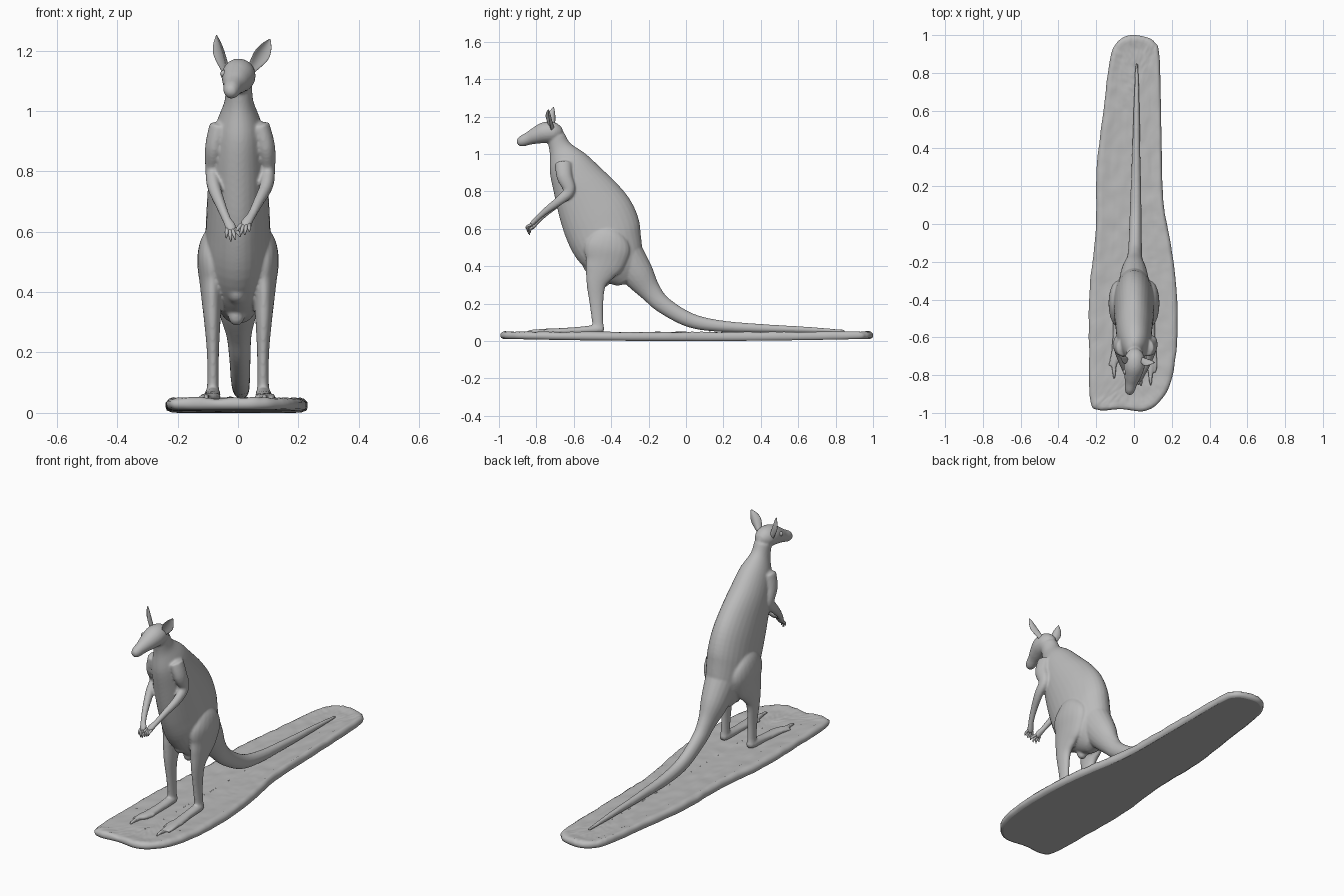
import bpy, bmesh, math
from mathutils import Vector, noise

grey = bpy.data.materials.new("stone grey")
grey.diffuse_color = (0.5, 0.5, 0.5, 1)


def spline(pts, sub, closed=False):
    """Catmull-Rom through tuples of any length."""
    n, out = len(pts), []
    for i in range(n if closed else n - 1):
        get = lambda k: pts[k % n] if closed else pts[max(0, min(n - 1, k))]
        a, b, c, d = get(i - 1), get(i), get(i + 1), get(i + 2)
        for j in range(sub):
            t = j / sub
            out.append([0.5 * (2 * q + (r - p) * t + (2 * p - 5 * q + 4 * r - s) * t * t
                               + (3 * q - p - 3 * r + s) * t ** 3)
                        for p, q, r, s in zip(a, b, c, d)])
    if not closed:
        out.append(list(pts[-1]))
    return out


def loft(bm, sections, n=20, sub=5, cup=0.0, twist=0.0):
    """Elliptical tube through (x, y, z, half width, half depth)."""
    secs = spline(sections, sub)
    cs = [Vector(s[:3]) for s in secs]
    rings, tips = [], []
    for i, s in enumerate(secs):
        t = (cs[min(i + 1, len(cs) - 1)] - cs[max(i - 1, 0)]).normalized()
        side = (Vector((1, 0, 0)) - t * t.x).normalized()
        up = t.cross(side)
        side, up = (side * math.cos(twist) + up * math.sin(twist),
                    up * math.cos(twist) - side * math.sin(twist))
        w, d = max(s[3], 0.001), max(s[4], 0.001)
        ring = []
        for k in range(n):
            a = 2 * math.pi * k / n
            ring.append(bm.verts.new(cs[i] + side * w * math.cos(a)
                        + up * (d * math.sin(a) + cup * w * math.cos(a) ** 2)))
        rings.append(ring)
        if i in (0, len(secs) - 1):
            tips.append(bm.verts.new(cs[i] + up * cup * w * 0.5
                                     + t * min(w, d) * (-0.5 if i == 0 else 0.5)))
    for a, b in zip(rings, rings[1:]):
        for k in range(n):
            bm.faces.new((a[k], a[(k + 1) % n], b[(k + 1) % n], b[k]))
    for ring, tip in ((rings[0], tips[0]), (rings[-1], tips[1])):
        for k in range(n):
            bm.faces.new((ring[k], ring[(k + 1) % n], tip))


def ball(bm, x, y, z, rx, ry, rz):
    new = bmesh.ops.create_uvsphere(bm, u_segments=20, v_segments=12, radius=1)["verts"]
    for v in new:
        v.co = (x + v.co.x * rx, y + v.co.y * ry, z + v.co.z * rz)


def finish(bm, name):
    bmesh.ops.recalc_face_normals(bm, faces=bm.faces)
    me = bpy.data.meshes.new(name)
    bm.to_mesh(me)
    bm.free()
    me.materials.append(grey)
    me.polygons.foreach_set("use_smooth", [True] * len(me.polygons))
    ob = bpy.data.objects.new(name, me)
    bpy.context.collection.objects.link(ob)
    return ob


# --- Body: overlapping lofts fused into one skin ---
bm = bmesh.new()
# torso and neck
loft(bm, [(0, -.31, .33, .05, .07), (0, -.35, .40, .09, .135), (0, -.415, .52, .108, .188),
          (0, -.46, .635, .106, .20), (0, -.515, .74, .10, .182), (0, -.58, .855, .092, .143),
          (.003, -.632, .95, .076, .108), (.003, -.672, 1.03, .048, .062),
          (.003, -.695, 1.09, .044, .05)], n=32)
# head and muzzle, turned slightly aside
loft(bm, [(.005, -.668, 1.115, .03, .03), (.004, -.70, 1.116, .051, .052),
          (.001, -.75, 1.115, .056, .057), (-.007, -.80, 1.099, .046, .046),
          (-.015, -.84, 1.083, .034, .035), (-.022, -.878, 1.068, .027, .029),
          (-.026, -.898, 1.062, .018, .019)])
# tail
loft(bm, [(0, -.33, .47, .085, .10), (0, -.255, .355, .068, .085), (.003, -.19, .265, .043, .058),
          (.006, -.12, .192, .036, .046), (.008, .02, .112, .032, .039), (.01, .18, .08, .028, .031),
          (.012, .40, .068, .021, .023), (.014, .65, .06, .015, .016), (.015, .85, .052, .007, .008)])
# lower belly bulges
ball(bm, -.005, -.435, .325, .028, .028, .036)
ball(bm, -.006, -.535, .45, .03, .035, .04)
ball(bm, -.003, -.50, .40, .035, .05, .04)
# haunches, legs, feet
for s, tip in ((-1, (.105, -.80)), (1, (.088, -.835))):
    loft(bm, [(s * .07, -.40, .60, .03, .05), (s * .08, -.41, .56, .046, .095),
              (s * .085, -.42, .50, .05, .122), (s * .085, -.435, .43, .042, .11),
              (s * .086, -.46, .37, .034, .082), (s * .085, -.48, .30, .027, .052),
              (s * .083, -.479, .20, .020, .037), (s * .083, -.472, .10, .019, .030),
              (s * .084, -.468, .062, .023, .032)])
    loft(bm, [(s * .083, -.445, .062, .018, .018), (s * .084, -.48, .062, .026, .024),
              (s * .086, -.58, .056, .026, .019), (s * .092, -.69, .052, .029, .016),
              (s * tip[0], tip[1] + .06, .052, .016, .013), (s * tip[0], tip[1] + .01, .05, .008, .009)])
    # outer and inner toes
    for dx, dy in ((.022, .05), (-.026, .085)):
        loft(bm, [(s * (.092 + dx * .5), -.66, .054, .012, .012),
                  (s * (.092 + dx), tip[1] + dy + .05, .053, .010, .011),
                  (s * (tip[0] + dx * 1.1), tip[1] + dy, .048, .006, .007)], n=12)
# arms and palms: elbow, mid-forearm, wrist, palm
for path in ([(.07, -.655, .95, .035, .045), (.092, -.65, .88, .031, .042), (.099, -.625, .805, .024, .032),
              (.094, -.675, .752, .022, .025), (.066, -.75, .695, .017, .018),
              (.045, -.795, .655, .015, .014), (.028, -.82, .63, .019, .013), (.022, -.832, .615, .014, .01)],
             [(-.06, -.655, .95, .035, .045), (-.078, -.65, .88, .031, .042), (-.085, -.625, .805, .023, .032),
              (-.08, -.675, .75, .022, .025), (-.056, -.75, .685, .017, .018),
              (-.037, -.795, .64, .015, .014), (-.024, -.815, .615, .019, .013), (-.022, -.825, .60, .014, .01)]):
    loft(bm, path)
body = finish(bm, "kangaroo_body")
m = body.modifiers.new("fuse", 'REMESH')
m.mode, m.voxel_size, m.use_smooth_shade = 'VOXEL', 0.006, True
m = body.modifiers.new("soften", 'SMOOTH')
m.factor, m.iterations = 0.5, 5

# --- Ears: cupped leaves ---
for name, b, t, w, tw in (("ear_right", (.04, -.715, 1.135), (.106, -.735, 1.238), .028, .25),
                          ("ear_left", (-.036, -.715, 1.13), (-.071, -.708, 1.25), .026, -.9)):
    bm = bmesh.new()
    B, T = Vector(b), Vector(t)
    prof = ((0, .5, .012), (.3, .85, .009), (.55, 1, .007), (.8, .68, .005), (1, .08, .002))
    loft(bm, [(*B.lerp(T, f), w * k, d) for f, k, d in prof], cup=-.55, twist=tw)
    finish(bm, name)

# --- Eyes ---
for name, x, y in (("eye_left", -.047, -.782), ("eye_right", .028, -.79)):
    bm = bmesh.new()
    ball(bm, x, y, 1.123, .012, .014, .012)
    finish(bm, name)

# --- Fingers with claws ---
for name, palm, tip in (("fingers_right", (.024, -.826, .623), (.014, -.845, .582)),
                        ("fingers_left", (-.023, -.82, .608), (-.016, -.838, .565))):
    bm = bmesh.new()
    for k in range(4):
        o = (k - 1.5) * .009
        p = Vector(palm) + Vector((o, 0, 0))
        q = Vector(tip) + Vector((o * 1.7, -.006 * k + .008, .011 * abs(k - 1.3)))
        mid = p.lerp(q, .55) + Vector((0, -.008, .002))
        loft(bm, [(*p, .007, .007), (*mid, .006, .006), (*q, .0025, .0025)], n=10)
    finish(bm, name)

# --- Toe claws ---
bm = bmesh.new()
for x, y in ((-.105, -.80), (.088, -.835)):
    loft(bm, [(x, y + .03, .053, .009, .009), (x, y, .051, .007, .007), (x, y - .018, .045, .002, .002)], n=10)
finish(bm, "toe_claws")

# --- Base slab: rounded outline shrunk in rings, rough top ---
outline = spline([(.04, .995), (.105, .965), (.135, .88), (.145, .5), (.155, .13), (.198, -.13), (.225, -.34),
                  (.228, -.61), (.20, -.82), (.14, -.935), (.055, -.99), (-.07, -.98), (-.185, -.985),
                  (-.232, -.93), (-.238, -.65), (-.235, -.35), (-.202, -.03), (-.198, .29), (-.16, .61),
                  (-.135, .82), (-.105, .94), (-.04, .995)], 12, closed=True)
rows = [(.014, 0), (.003, .006), (0, .018), (0, .032), (.008, .043), (.02, .048)]
rows += [(.02 + .0142 * k, .045 if k < 3 else .042) for k in range(1, 13)]
bm = bmesh.new()
rings = []
for i, (d, z) in enumerate(rows):
    ring = []
    for x, y in outline:
        px, py = x * max(0, 1 - d / .19), y * (1 - d)
        h = z + .012 * y * y * (1 - z / .06)
        if i > 3:
            h += .004 * noise.noise(Vector((px * 22, py * 14, 1))) + .003 * noise.noise(Vector((px * 60, py * 45, 5)))
        elif i > 0:
            px += .003 * noise.noise(Vector((px * 20, py * 14, 3)))
        ring.append(bm.verts.new((px, py, h)))
    rings.append(ring)
n = len(outline)
for a, b in zip(rings, rings[1:]):
    for k in range(n):
        bm.faces.new((a[k], a[(k + 1) % n], b[(k + 1) % n], b[k]))
bm.faces.new(rings[0])
base = finish(bm, "ground_slab")
base.data.polygons[-1].use_smooth = False
